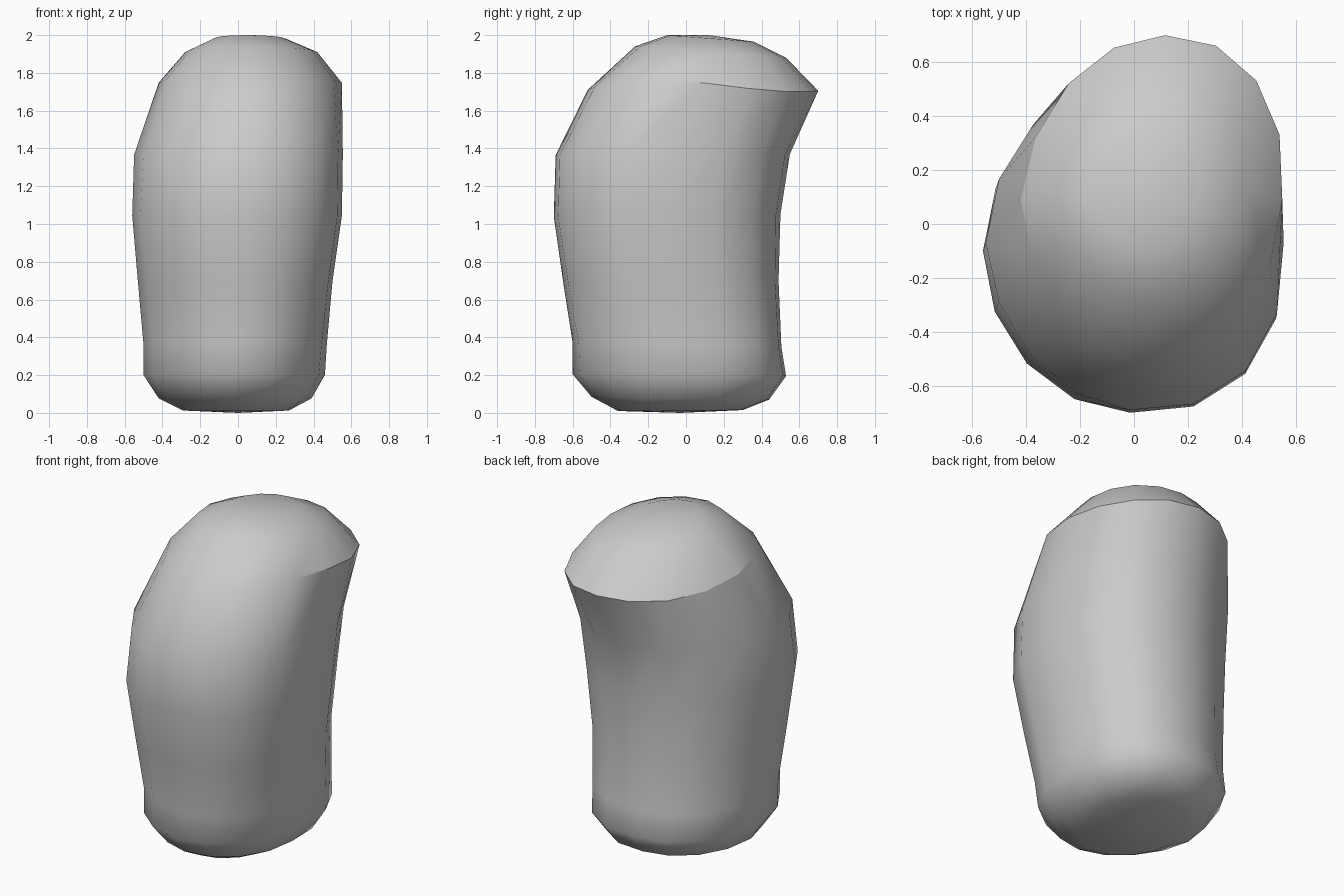
import bpy, bmesh, math

if "Cube" in bpy.data.objects:
    bpy.data.objects.remove(bpy.data.objects["Cube"])

SEG = 16
RIM = 7  # index of the ring that forms the creased rim
# rings from bottom to top: x min, x max, y min, y max, z at front, z at back, sideways lean
RINGS = [
    (-0.29, 0.27, -0.36, 0.30, 0.01, 0.015, 0.0),
    (-0.42, 0.39, -0.50, 0.44, 0.085, 0.07, 0.0),
    (-0.50, 0.46, -0.60, 0.53, 0.205, 0.195, 0.0),
    (-0.50, 0.47, -0.60, 0.505, 0.37, 0.35, 0.0),
    (-0.53, 0.50, -0.65, 0.49, 0.69, 0.70, 0.0),
    (-0.56, 0.55, -0.70, 0.50, 1.04, 1.05, 0.01),
    (-0.55, 0.555, -0.69, 0.55, 1.365, 1.37, 0.02),
    (-0.42, 0.55, -0.52, 0.70, 1.71, 1.705, 0.05),
    (-0.28, 0.42, -0.27, 0.53, 1.94, 1.88, 0.03),
    (-0.12, 0.25, -0.10, 0.36, 2.0, 1.965, 0.02),
]
# diagonal bulge of each ring: back right, front right, front left
BULGE = [
    (0.03, 0.0, -0.01), (0.045, 0.01, -0.02), (0.055, 0.01, -0.02),
    (0.055, 0.02, -0.02), (0.05, 0.035, -0.015), (0.045, 0.045, -0.01),
    (0.045, 0.05, -0.03), (0.015, 0.02, -0.05), (0.01, 0.01, -0.02),
    (0.0, 0.0, 0.0),
]


def add_ring(bm, n):
    x0, x1, y0, y1, zf, zb, lean = RINGS[n]
    back_right, front_right, front_left = BULGE[n]
    verts = []
    for i in range(SEG):
        a = 2 * math.pi * i / SEG
        c, s = math.cos(a), math.sin(a)
        if c > 0:
            k = back_right if s > 0 else front_right
        else:
            k = front_left if s < 0 else 0
        k *= abs(math.sin(2 * a)) / math.sqrt(2)
        x = (x0 + x1) / 2 + (x1 - x0) / 2 * c + lean * s + math.copysign(k, c * k)
        y = (y0 + y1) / 2 + (y1 - y0) / 2 * s + math.copysign(k, s * k)
        z = zf + (zb - zf) * (s + 1) / 2
        if n == RIM:  # rim sides ride a little higher than its ends
            z += c * c * (0.04 - 0.07 * s)
        verts.append(bm.verts.new((x, y, z)))
    return verts


# bent rounded body
bm = bmesh.new()
loops = [add_ring(bm, n) for n in range(len(RINGS))]
for low, high in zip(loops, loops[1:]):
    for i in range(SEG):
        j = (i + 1) % SEG
        bm.faces.new((low[i], low[j], high[j], high[i]))

# bottom and top caps
bottom = bm.verts.new((0, -0.03, 0.0))
top = bm.verts.new((0.07, 0.12, 2.0))
for i in range(SEG):
    j = (i + 1) % SEG
    bm.faces.new((bottom, loops[0][j], loops[0][i]))
    bm.faces.new((top, loops[-1][i], loops[-1][j]))
bmesh.ops.recalc_face_normals(bm, faces=bm.faces)
for f in bm.faces:
    f.smooth = True

# sharp crease around the sides and back of the rim
for i in range(-1, SEG // 2 + 1):
    bm.edges.get((loops[RIM][i % SEG], loops[RIM][(i + 1) % SEG])).smooth = False

mesh = bpy.data.meshes.new("body")
bm.to_mesh(mesh)
bm.free()
body = bpy.data.objects.new("body", mesh)
bpy.context.collection.objects.link(body)
